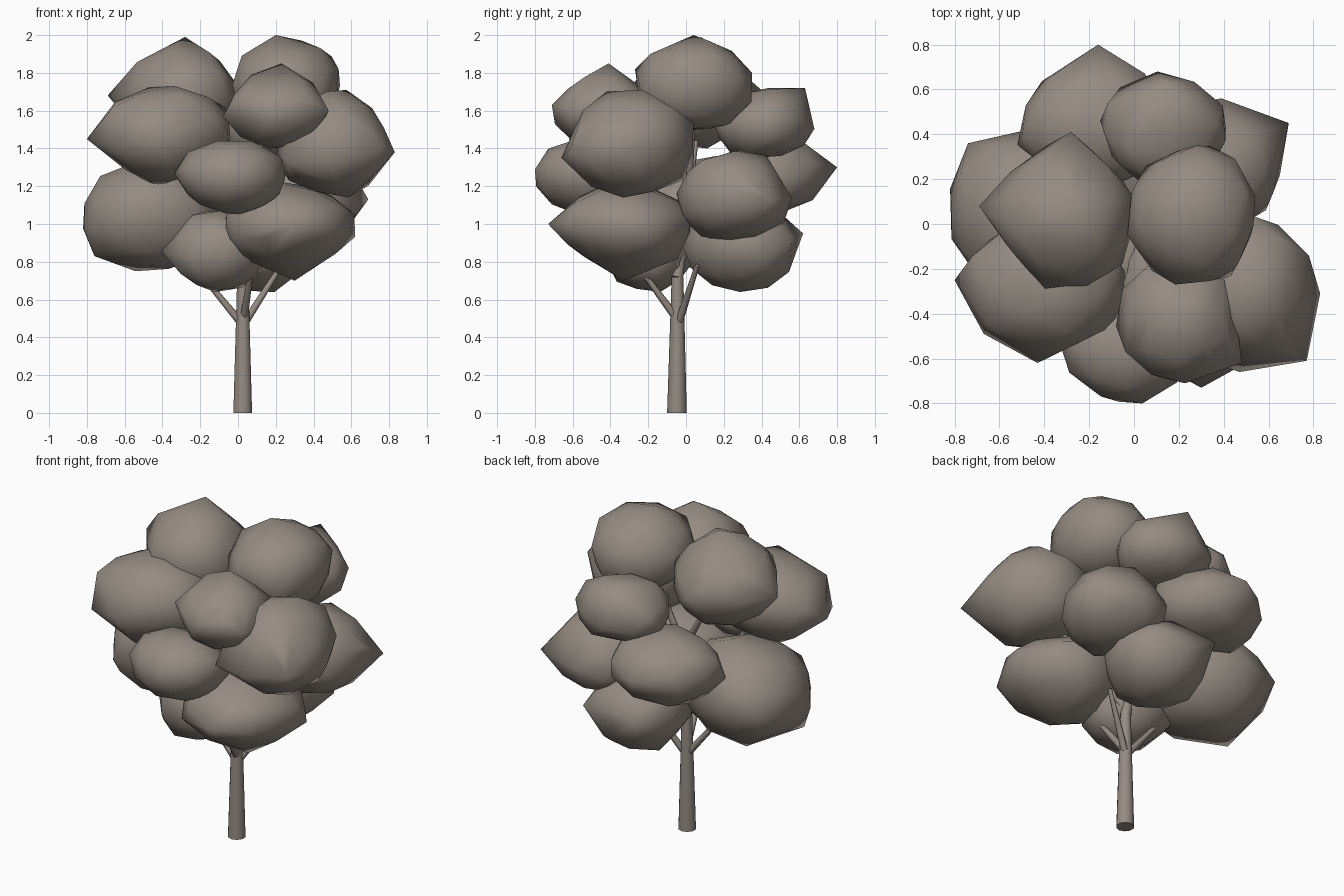
import bpy, bmesh, math, random
from mathutils import Vector, Euler

if "Cube" in bpy.data.objects:
    bpy.data.objects.remove(bpy.data.objects["Cube"])

random.seed(4)
mat = bpy.data.materials.new("grey brown")
mat.diffuse_color = (0.30, 0.26, 0.225, 1)
mat.use_nodes = True
mat.node_tree.nodes["Principled BSDF"].inputs["Base Color"].default_value = mat.diffuse_color


def make_object(name, bm):
    bmesh.ops.recalc_face_normals(bm, faces=bm.faces)
    for f in bm.faces:
        f.smooth = True
    me = bpy.data.meshes.new(name)
    bm.to_mesh(me)
    bm.free()
    me.materials.append(mat)
    ob = bpy.data.objects.new(name, me)
    bpy.context.collection.objects.link(ob)
    return ob


def leaf_clump(name, lo, hi, *tips):
    """Irregular ball fitted to a box, wrapped in a hull with its tips."""
    bm = bmesh.new()
    bmesh.ops.create_icosphere(bm, subdivisions=2, radius=1)
    rot = Euler((random.uniform(-.3, .3), random.uniform(-.3, .3),
                 random.uniform(0, 6.28))).to_matrix()
    pts = [rot @ v.co * random.uniform(0.9, 1.05) for v in bm.verts]
    bm.free()
    for i in range(3):
        a = min(p[i] for p in pts)
        b = max(p[i] for p in pts)
        for p in pts:
            p[i] = lo[i] + (p[i] - a) / (b - a) * (hi[i] - lo[i])
    # drop ball points right beside a tip so the corner stays crisp
    tips = [Vector(t) for t in tips]
    pts = [p for p in pts if all((p - t).length > .14 for t in tips)] + tips
    bm = bmesh.new()
    for p in pts:
        bm.verts.new(p)
    bmesh.ops.convex_hull(bm, input=bm.verts)
    loose = [v for v in bm.verts if not v.link_faces]
    bmesh.ops.delete(bm, geom=loose, context='VERTS')
    return make_object(name, bm)


def limb(name, p, q, r0, r1, sides=8):
    """Tapered round limb between two points."""
    bm = bmesh.new()
    p, q = Vector(p), Vector(q)
    d = q - p
    bmesh.ops.create_cone(bm, cap_ends=True, segments=sides, radius1=r0,
                          radius2=r1, depth=d.length)
    rot = d.to_track_quat('Z', 'Y').to_matrix()
    for v in bm.verts:
        v.co = rot @ v.co + (p + q) / 2
    ob = make_object(name, bm)
    for f in ob.data.polygons:
        f.use_smooth = len(f.vertices) == 4
    return ob


# Crown: box minimum, box maximum, tips
clumps = {
    "top_right": ((-.03, -.27, 1.49), (.54, .35, 1.97), (.2, .04, 2.0)),
    "top_left": ((-.62, -.29, 1.40), (.0, .35, 1.93),
                 (-.69, .08, 1.68), (-.28, .08, 1.99), (-.28, .41, 1.7)),
    "left_upper": ((-.74, -.57, 1.20), (-.04, .05, 1.73),
                   (-.80, -.25, 1.45), (-.43, -.62, 1.45), (-.67, -.49, 1.40)),
    "front_upper": ((-.08, -.71, 1.40), (.46, -.14, 1.80),
                    (.23, -.41, 1.85), (.48, -.62, 1.6)),
    "right_upper": ((.20, -.64, 1.14), (.78, .04, 1.71),
                    (.83, -.31, 1.38), (.77, -.61, 1.4),
                    (.25, -.58, 1.33), (.47, -.66, 1.35)),
    "front_middle": ((-.34, -.80, 1.05), (.25, -.27, 1.44)),
    "left_lower": ((-.82, -.28, .75), (-.10, .42, 1.36),
                   (-.74, .36, 1.05), (-.76, -.08, .83)),
    "right_lower": ((-.07, -.66, .75), (.62, .02, 1.23),
                    (.3, -.73, 1.0), (.3, -.33, .7)),
    "front_lower": ((-.37, -.43, .64), (.13, .05, 1.07), (-.41, -.2, .86)),
    "right_back": ((.07, -.05, .90), (.65, .56, 1.39), (.69, .45, 1.13)),
    "back_upper": ((-.15, .14, 1.35), (.41, .68, 1.72), (.13, .63, 1.72)),
    "back_middle": ((-.52, .16, 1.06), (.16, .73, 1.47), (-.16, .80, 1.30)),
    "back_lower": ((-.18, -.02, .64), (.38, .58, 1.10),
                   (-.08, .62, .95), (.32, .56, .92)),
}
for name, parts in clumps.items():
    leaf_clump("leaves_" + name, *parts)

# Trunk in two tapering lengths
limb("trunk", (.025, -.048, 0), (.025, -.045, .72), .052, .031, 10)
limb("trunk_top", (.025, -.045, .72), (.0, .03, 1.2), .031, .015, 10)

# Branches reaching into the leaf clumps
branches = [
    ((.02, -.045, .47), (-.21, -.05, .75)),
    ((.03, -.04, .47), (.23, .06, .78)),
    ((.03, -.05, .50), (.075, -.27, .80)),
    ((.02, -.04, .72), (-.30, -.2, 1.30)),
    ((.02, -.04, .76), (.40, -.25, 1.30)),
    ((.01, -.01, 1.0), (-.15, .4, 1.25)),
    ((.01, .01, 1.15), (.2, .04, 1.6)),
    ((.01, .01, 1.15), (-.2, .06, 1.5)),
]
for i, (p, q) in enumerate(branches):
    limb("branch_%d" % (i + 1), p, q, .022, .013, 7)
